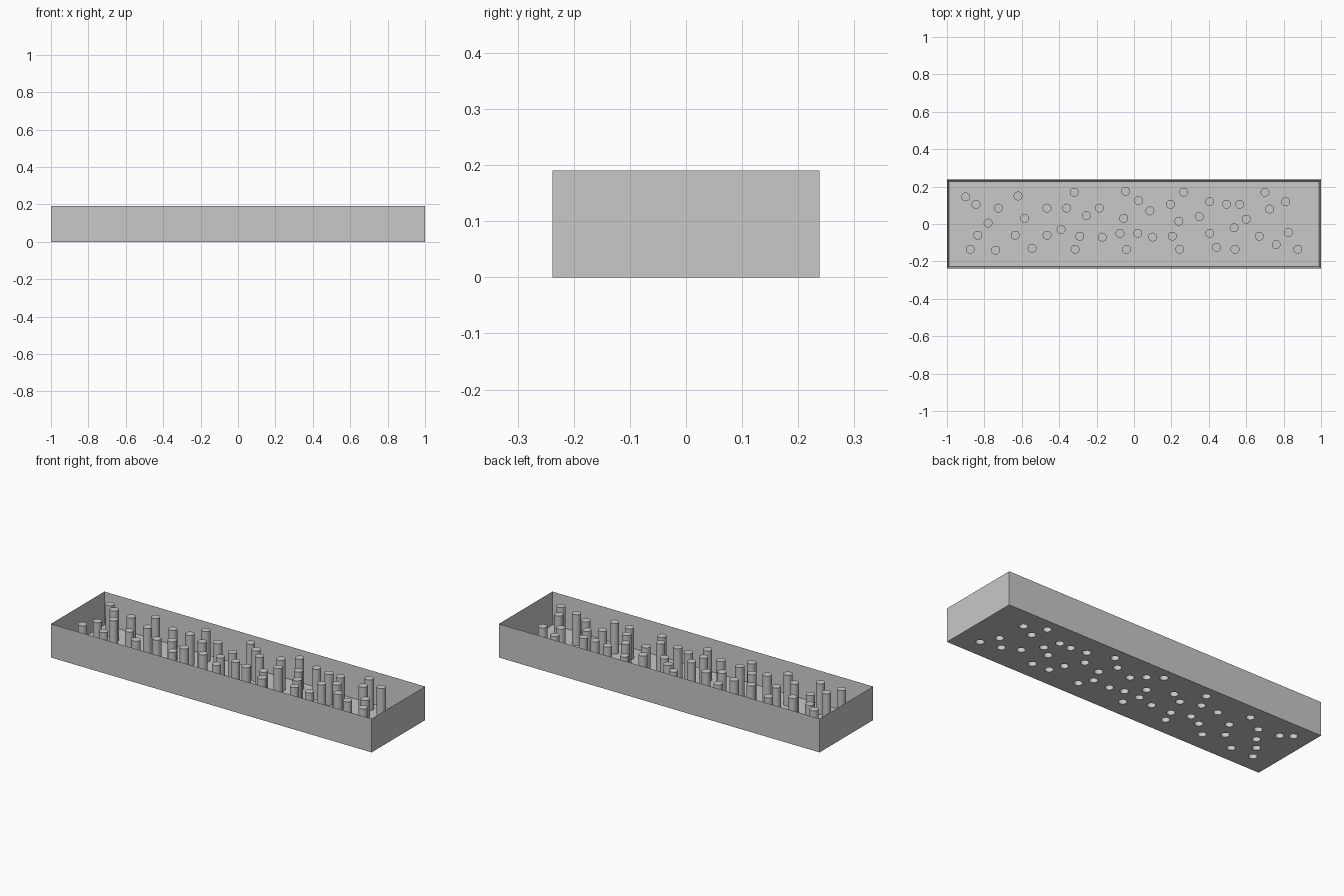
import bpy
import bmesh
from mathutils import Matrix, Vector

LENGTH, WIDTH, HEIGHT = 2.0, 0.476, 0.19
WALL = 0.01
PEG_RADIUS = 0.0235
HOLE_RADIUS = 0.0215
PEG_TOP = 0.183
SIDES = 32

# Peg centres in hundredths of a unit, from the -x end to the +x end
PEGS = [
    (-90, 14.5), (-84.5, 10.5), (-78, 0.5), (-83.5, -6), (-87.5, -13.5),
    (-74, -14), (-72.5, 8.5), (-62, 15), (-58.5, 3), (-63.5, -6),
    (-54.5, -13), (-46.5, 8.5), (-46.5, -6), (-39, -3), (-36, 8.5),
    (-32, 17), (-25.5, 4.5), (-29, -6.5), (-31.5, -13.5), (-18.5, 8.5),
    (-17, -7), (-4.5, 17.5), (2.5, 12.5), (-5.5, 3), (-7.5, -5),
    (2, -5), (-4, -13.5), (8.5, 7), (10, -7), (19.5, 10.5),
    (26.5, 17), (24, 1.5), (20.5, -6.5), (24.5, -13.5), (35, 4),
    (40.5, 12), (40.5, -5), (44, -12.5), (49.5, 10.5), (56.5, 10.5),
    (53.5, -2), (54, -13.5), (60, 2.5), (70, 17), (72.5, 8),
    (67, -6.5), (76, -11), (81, 12), (82.5, -4.5), (87.5, -13.5),
]


def make_material(name, colour):
    material = bpy.data.materials.new(name)
    material.use_nodes = True
    material.diffuse_color = colour
    shader = next(n for n in material.node_tree.nodes if n.type == 'BSDF_PRINCIPLED')
    shader.inputs["Base Color"].default_value = colour
    return material


def make_object(name, bm, material):
    mesh = bpy.data.meshes.new(name)
    bm.normal_update()
    bm.to_mesh(mesh)
    bm.free()
    mesh.materials.append(material)
    obj = bpy.data.objects.new(name, mesh)
    bpy.context.collection.objects.link(obj)
    return obj


def select_only(obj):
    bpy.ops.object.select_all(action='DESELECT')
    obj.select_set(True)
    bpy.context.view_layer.objects.active = obj


def add_box(bm, size, centre):
    matrix = Matrix.Translation(centre) @ Matrix.Diagonal((*size, 1))
    bmesh.ops.create_cube(bm, size=1, matrix=matrix)


def add_cylinder(bm, x, y, radius, bottom, top):
    centre = Vector((x, y, (bottom + top) / 2))
    made = bmesh.ops.create_cone(
        bm, cap_ends=True, segments=SIDES, radius1=radius, radius2=radius,
        depth=top - bottom, matrix=Matrix.Translation(centre))
    return made["verts"]


default_cube = bpy.data.objects.get("Cube")
if default_cube:
    bpy.data.objects.remove(default_cube, do_unlink=True)

grey = make_material("plain grey", (0.58, 0.58, 0.58, 1))
centres = [(x / 100, y / 100) for x, y in PEGS]

# Open tray: a block with its top face inset and pushed down to the floor
bm = bmesh.new()
add_box(bm, (LENGTH, WIDTH, HEIGHT), (0, 0, HEIGHT / 2))
bm.normal_update()
top_face = max(bm.faces, key=lambda f: f.calc_center_median().z)
bmesh.ops.inset_region(bm, faces=[top_face], thickness=WALL, use_even_offset=True)
bmesh.ops.translate(bm, verts=top_face.verts, vec=(0, 0, WALL - HEIGHT))
tray = make_object("tray", bm, grey)

# Round holes through the tray floor under every peg
bm = bmesh.new()
for x, y in centres:
    add_cylinder(bm, x, y, HOLE_RADIUS, -WALL, WALL * 2)
cutter = make_object("hole_cutter", bm, grey)
cutter.hide_render = True
holes = tray.modifiers.new("holes", 'BOOLEAN')
holes.operation = 'DIFFERENCE'
holes.solver = 'EXACT'
holes.object = cutter
select_only(tray)
bpy.ops.object.modifier_apply(modifier=holes.name)
bpy.data.objects.remove(cutter, do_unlink=True)

# Hollow pegs: closed at the top, open underneath
bm = bmesh.new()
for x, y in centres:
    verts = add_cylinder(bm, x, y, PEG_RADIUS, WALL / 2, PEG_TOP)
    bm.normal_update()
    faces = {f for v in verts for f in v.link_faces}
    base = min(faces, key=lambda f: f.calc_center_median().z)
    bmesh.ops.inset_region(bm, faces=[base], thickness=PEG_RADIUS - HOLE_RADIUS,
                           use_even_offset=True)
    bmesh.ops.translate(bm, verts=base.verts, vec=(0, 0, PEG_TOP - WALL))
pegs = make_object("pegs", bm, grey)
select_only(pegs)
bpy.ops.object.shade_smooth_by_angle()
